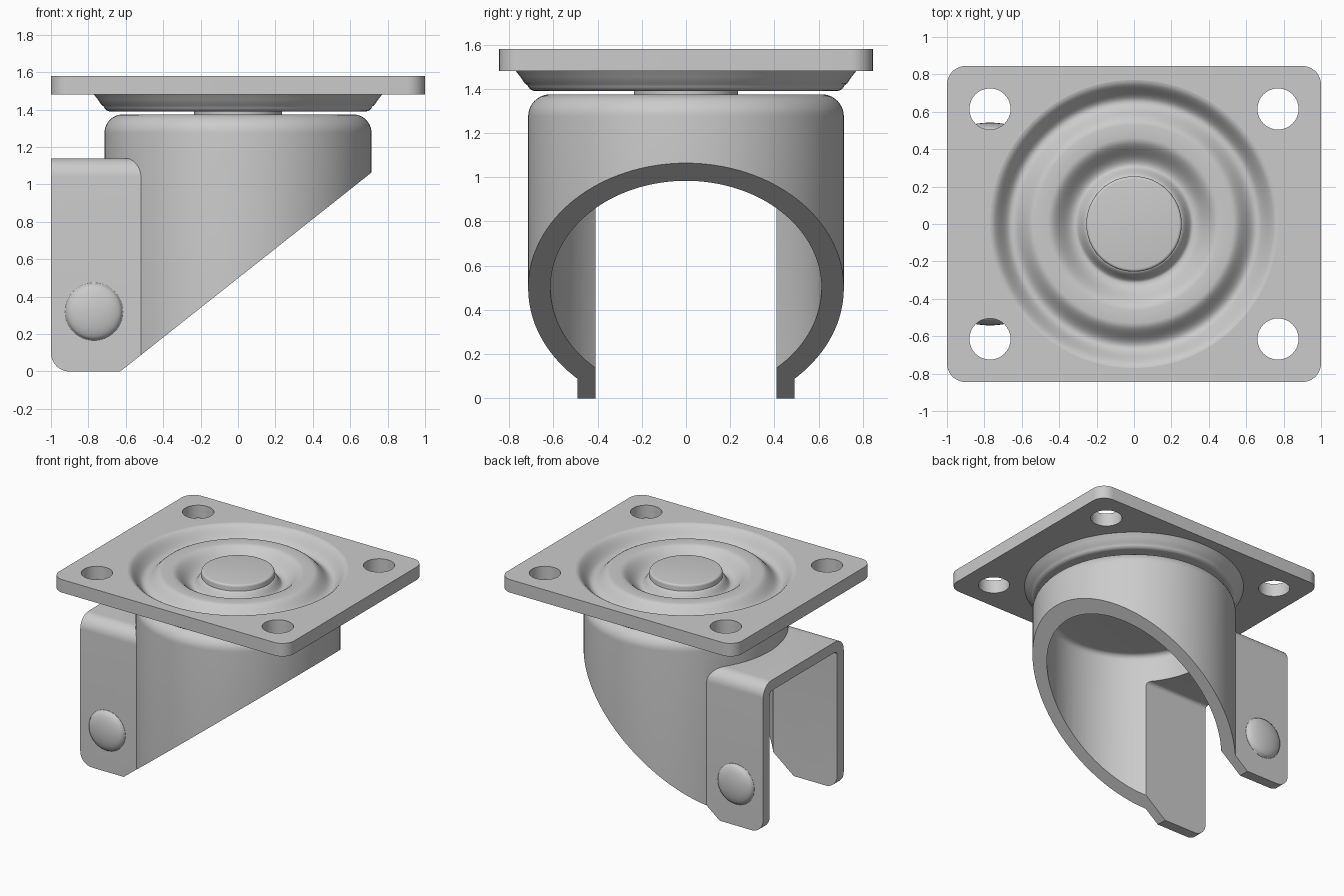
import bpy, bmesh
from math import sin, cos, pi, radians

if "Cube" in bpy.data.objects:
    bpy.data.objects.remove(bpy.data.objects["Cube"])


def to_object(bm, name, smooth=True):
    bmesh.ops.remove_doubles(bm, verts=bm.verts, dist=1e-5)
    bmesh.ops.recalc_face_normals(bm, faces=bm.faces)
    me = bpy.data.meshes.new(name)
    bm.to_mesh(me)
    bm.free()
    ob = bpy.data.objects.new(name, me)
    bpy.context.collection.objects.link(ob)
    return ob


def revolve(name, profile, segs=96):
    """Spin an (r, z) profile about z; closed when both ends touch the axis."""
    bm = bmesh.new()
    vs = [bm.verts.new((r, 0, z)) for r, z in profile]
    es = [bm.edges.new(p) for p in zip(vs, vs[1:])]
    bmesh.ops.spin(bm, geom=vs + es, cent=(0, 0, 0), axis=(0, 0, 1),
                   angle=2 * pi, steps=segs, use_duplicate=False)
    return to_object(bm, name)


def prism(name, pts, place, a, b):
    """Extrude a 2D outline from a to b; place(u, v, t) gives the 3D point."""
    bm = bmesh.new()
    lo = [bm.verts.new(place(u, v, a)) for u, v in pts]
    hi = [bm.verts.new(place(u, v, b)) for u, v in pts]
    bm.faces.new(lo)
    bm.faces.new(hi)
    n = len(pts)
    for i in range(n):
        j = (i + 1) % n
        bm.faces.new((lo[i], lo[j], hi[j], hi[i]))
    return to_object(bm, name)


def arc(cx, cy, r, a0, a1, n=10):
    return [(cx + r * cos(radians(a0 + (a1 - a0) * i / n)),
             cy + r * sin(radians(a0 + (a1 - a0) * i / n))) for i in range(n + 1)]


def wave(keys, n=10):
    """Smooth cosine steps between (r, z) key points."""
    out = [keys[0]]
    for (r0, z0), (r1, z1) in zip(keys, keys[1:]):
        for i in range(1, n + 1):
            t = i / n
            out.append((r0 + (r1 - r0) * t, z0 + (z1 - z0) * (1 - cos(pi * t)) / 2))
    return out


def boolean(ob, other, op):
    m = ob.modifiers.new(op, 'BOOLEAN')
    m.operation, m.solver, m.object = op, 'EXACT', other
    bpy.context.view_layer.objects.active = ob
    bpy.ops.object.modifier_apply(modifier=m.name)
    bpy.data.objects.remove(other)


def smooth(ob, angle=32):
    bpy.ops.object.select_all(action='DESELECT')
    ob.select_set(True)
    bpy.context.view_layer.objects.active = ob
    bpy.ops.object.shade_smooth_by_angle(angle=radians(angle))


flat_xy = lambda u, v, t: (u, v, t)
along_x = lambda u, v, t: (t, u, v)
along_y = lambda u, v, t: (u, t, v)

# Mounting plate with rounded corners, bolt holes and a central opening
hx, hy, cr = 1.0, 0.845, 0.1
outline = (arc(hx - cr, hy - cr, cr, 0, 90) + arc(cr - hx, hy - cr, cr, 90, 180)
           + arc(cr - hx, cr - hy, cr, 180, 270) + arc(hx - cr, cr - hy, cr, 270, 360))
plate = prism("mounting_plate", outline, flat_xy, 1.48, 1.58)
for sx in (-1, 1):
    for sy in (-1, 1):
        hole = prism("hole_cutter", arc(sx * 0.77, sy * 0.615, 0.11, 0, 351, 39),
                     flat_xy, 1.3, 1.8)
        boolean(plate, hole, 'DIFFERENCE')
boolean(plate, revolve("dish_cutter", [(0, 1.3), (0.77, 1.3), (0.77, 1.8), (0, 1.8)]),
        'DIFFERENCE')

# Pressed dish filling the opening: rippled on top, shallow pan below
top = wave([(0.77, 1.58), (0.655, 1.48), (0.53, 1.565)])
top += wave([(0.46, 1.565), (0.315, 1.465), (0.25, 1.53)])
under = wave([(0.77, 1.48), (0.735, 1.44)], 3)[:1] + [(0.75, 1.455), (0.73, 1.425)]
under += arc(0.68, 1.43, 0.04, -20, -90, 6) + [(0.2, 1.39)]
dish = revolve("bearing_dish", list(reversed(top)) + under)

# Swivel rivet: wide head on top, narrow neck into the fork
revolve_rivet = revolve("swivel_rivet", [(0, 1.33), (0.235, 1.33), (0.235, 1.43), (0.255, 1.43)]
                        + arc(0.24, 1.56, 0.015, 0, 90, 4) + [(0, 1.575)])

# Fork: domed cylinder joined to a rounded channel at the back
fork = revolve("fork_shell", [(0, -0.1), (0.714, -0.1)]
               + arc(0.614, 1.275, 0.1, 0, 90) + [(0, 1.375)], 128)


def channel(name, half, z, r, x0, x1, bottom):
    pts = ([(-half, bottom), (half, bottom)] + arc(half - r, z - r, r, 0, 90)
           + arc(r - half, z - r, r, 90, 180))
    return prism(name, pts, along_x, x0, x1)


boolean(fork, channel("leg_block", 0.49, 1.14, 0.1, -1.1, -0.4, -0.15), 'UNION')
boolean(fork, revolve("bore_cutter", [(0, -0.3), (0.613, -0.3)]
                      + arc(0.573, 1.235, 0.04, 0, 90, 5) + [(0, 1.275)], 128), 'DIFFERENCE')
boolean(fork, channel("slot_cutter", 0.41, 1.06, 0.03, -1.3, -0.3, -0.4), 'DIFFERENCE')
# Side profile trims the slanted mouth and the rounded leg corner
side = arc(-0.9, 0.1, 0.1, 180, 270) + [(-0.63, 0), (0.8, 1.132), (0.8, 1.6), (-1, 1.6)]
boolean(fork, prism("side_trim", side, along_y, -1, 1), 'INTERSECT')

# Domed axle heads on the outside of both legs
dome = [(0.155, 0.47), (0.155, 0.492)]
dome += [(0.15 * cos(a), 0.495 + 0.047 * sin(a)) for a in [i * pi / 20 for i in range(10)]]
dome += [(0, 0.542)]
for label, s in (("front", 1), ("back", -1)):
    head = revolve("axle_head_" + label, dome, 48)
    head.rotation_euler = (s * pi / 2, 0, 0)
    head.location = (-0.77, 0, 0.32)
    smooth(head, 50)

for ob in (plate, dish, revolve_rivet, fork):
    smooth(ob)
